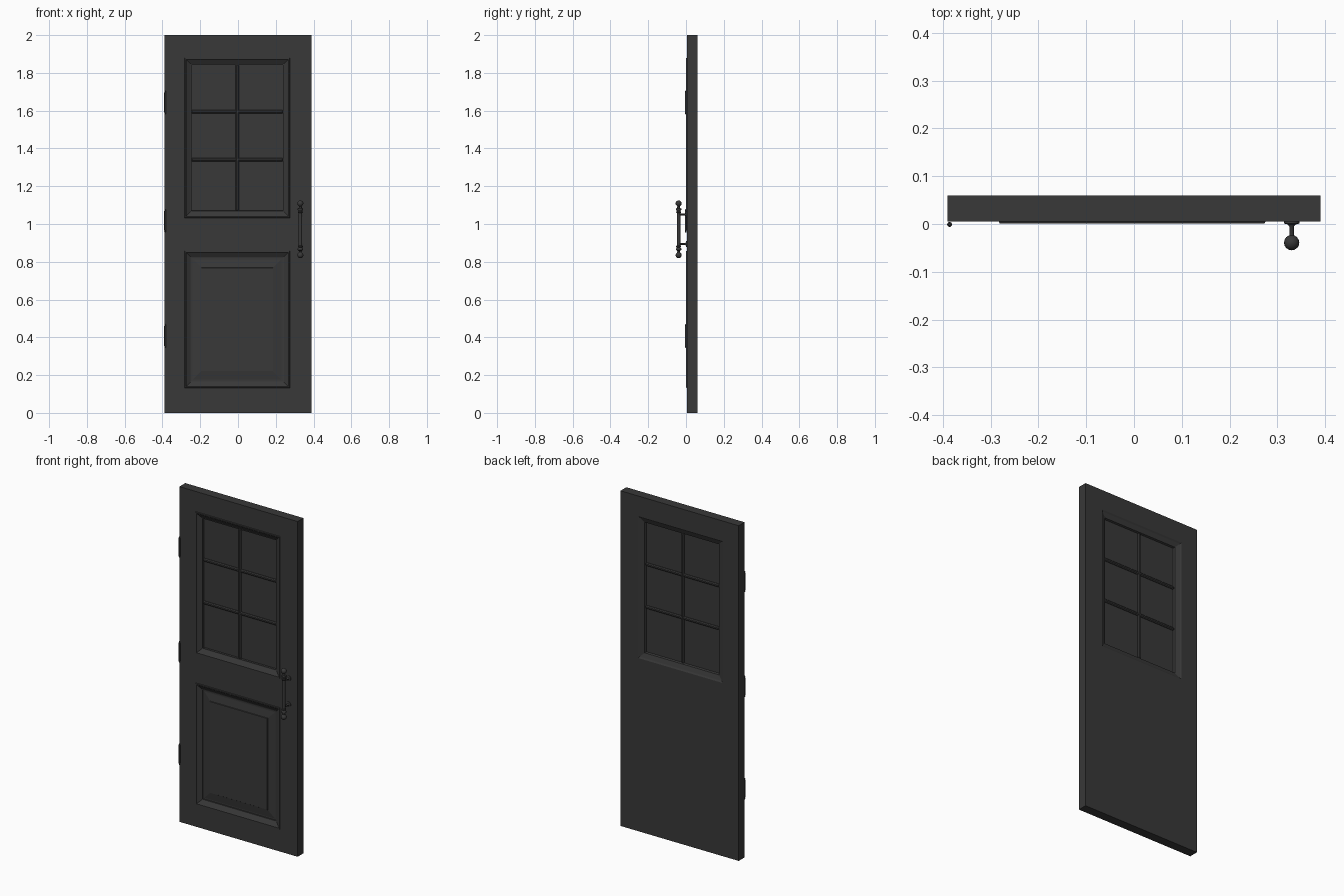
import bpy, bmesh, math

if "Cube" in bpy.data.objects:
    bpy.data.objects.remove(bpy.data.objects["Cube"])

dark = bpy.data.materials.new("dark_paint")
dark.diffuse_color = (0.04, 0.04, 0.04, 1)
dark.use_nodes = True
dark.node_tree.nodes["Principled BSDF"].inputs["Base Color"].default_value = dark.diffuse_color

X0, X1 = -0.283, 0.275            # panel opening sides
LOWER = (X0, X1, 0.132, 0.858)
UPPER = (X0, X1, 1.033, 1.88)
FRONT, BACK = 0.005, 0.06


def finish(name, bm, smooth=False):
    bmesh.ops.remove_doubles(bm, verts=bm.verts, dist=1e-5)
    bmesh.ops.recalc_face_normals(bm, faces=bm.faces)
    me = bpy.data.meshes.new(name)
    bm.to_mesh(me)
    bm.free()
    ob = bpy.data.objects.new(name, me)
    bpy.context.collection.objects.link(ob)
    me.materials.append(dark)
    if smooth:
        bpy.ops.object.select_all(action='DESELECT')
        ob.select_set(True)
        bpy.context.view_layer.objects.active = ob
        bpy.ops.object.shade_smooth_by_angle(angle=math.radians(40))
    return ob


def rings(bm, rect, profile, fill=False):
    """Mitred moulding: rectangles inset by d at depth y, joined in order."""
    a, b, c, e = rect
    prev = None
    for d, y in profile:
        loop = [bm.verts.new((x, y, z)) for x, z in
                ((a + d, c + d), (b - d, c + d), (b - d, e - d), (a + d, e - d))]
        if prev:
            for i in range(4):
                j = (i + 1) % 4
                bm.faces.new((prev[i], prev[j], loop[j], loop[i]))
        prev = loop
    if fill:
        bm.faces.new(prev)


def box(bm, x0, x1, y0, y1, z0, z1):
    r = bmesh.ops.create_cube(bm, size=1)
    for v in r['verts']:
        v.co = (x0 + (v.co.x + .5) * (x1 - x0), y0 + (v.co.y + .5) * (y1 - y0),
                z0 + (v.co.z + .5) * (z1 - z0))


def lathe(bm, profile, centre, axis='z', n=16):
    """Revolve (radius, height) points about an axis through centre."""
    cx, cy, cz = centre
    prev = None
    for r, h in profile:
        ring = []
        for i in range(n):
            t = 2 * math.pi * i / n
            u, v = r * math.cos(t), r * math.sin(t)
            ring.append(bm.verts.new((cx + u, cy + v, cz + h) if axis == 'z'
                                     else (cx + u, cy + h, cz + v)))
        if prev:
            for i in range(n):
                j = (i + 1) % n
                bm.faces.new((prev[i], prev[j], ring[j], ring[i]))
        else:
            bm.faces.new(ring)
        prev = ring
    bm.faces.new(prev)


# Door leaf: front and back skins with openings, plus outer edges
bm = bmesh.new()
xs = (-0.39, X0, X1, 0.39)
zs = (0, LOWER[2], LOWER[3], UPPER[2], UPPER[3], 2)
for y, holes in ((FRONT, (1, 3)), (BACK, (3,))):
    for i in range(3):
        for k in range(5):
            if i == 1 and k in holes:
                continue
            bm.faces.new([bm.verts.new((xs[i + p], y, zs[k + q]))
                          for p, q in ((0, 0), (1, 0), (1, 1), (0, 1))])
rings(bm, (-0.39, 0.39, 0, 2), [(0, FRONT), (0, BACK)])

# Lower raised panel and its moulding
bead = [(0, FRONT), (0.002, 0.001), (0.008, 0.001), (0.012, 0.005), (0.032, 0.017), (0.037, 0.018)]
rings(bm, LOWER, bead + [(0.038, 0.022), (0.046, 0.022), (0.089, 0.015), (0.091, 0.012)], True)

# Window opening, moulded on both sides
rings(bm, UPPER, bead + [(0.038, 0.029), (0.038, 0.035), (0.034, 0.045),
                         (0.028, 0.047), (0.008, 0.055), (0, BACK)])
finish("door_leaf", bm)

# Glass pane
bm = bmesh.new()
box(bm, X0 + .038, X1 - .038, 0.029, 0.035, UPPER[2] + .038, UPPER[3] - .038)
finish("window_pane", bm)

# Glazing bars with chamfered edges on both sides of the glass
bm = bmesh.new()
w = 0.009
box(bm, -0.005 - w, -0.005 + w, 0.020, 0.044, UPPER[2] + .036, UPPER[3] - .036)
for z in (1.34, 1.595):
    box(bm, X0 + .036, X1 - .036, 0.0205, 0.0435, z - w, z + w)
bars = finish("glazing_bars", bm)
bev = bars.modifiers.new("chamfer", 'BEVEL')
bev.width = 0.005
bev.segments = 1

# Hinge barrels with tapered tips
for i, z in enumerate((0.407, 1.017, 1.643)):
    bm = bmesh.new()
    half = [(0.0052, 0), (0.0052, 0.052), (0.0035, 0.053), (0.0035, 0.056),
            (0.0045, 0.058), (0.002, 0.063)]
    lathe(bm, [(r, -h) for r, h in reversed(half)] + half[1:], (-0.386, -0.001, z), n=12)
    finish(f"hinge_{i + 1}", bm, True)

# Pull handle: turned bar with collars and ball finials
hx, hy, hz = 0.33, -0.039, 0.972
ball = [(0.016 * math.sin(t), 0.137 - 0.016 * math.cos(t))
        for t in (math.pi * k / 10 for k in range(2, 10))] + [(0.001, 0.153)]
half = [(0.0095, 0), (0.0095, 0.085), (0.013, 0.088), (0.013, 0.093), (0.009, 0.096),
        (0.014, 0.103), (0.014, 0.109), (0.008, 0.114), (0.007, 0.121)] + ball
bm = bmesh.new()
lathe(bm, [(r, -h) for r, h in reversed(half)] + half[1:], (hx, hy, hz))
finish("handle_bar", bm, True)

# Handle standoffs with round base plates
for name, dz in (("upper_standoff", 0.078), ("lower_standoff", -0.078)):
    bm = bmesh.new()
    lathe(bm, [(0.0045, hy), (0.0045, -0.006), (0.008, -0.001), (0.016, 0.001), (0.016, 0.006)],
          (hx, 0, hz + dz), 'y')
    finish(name, bm, True)
